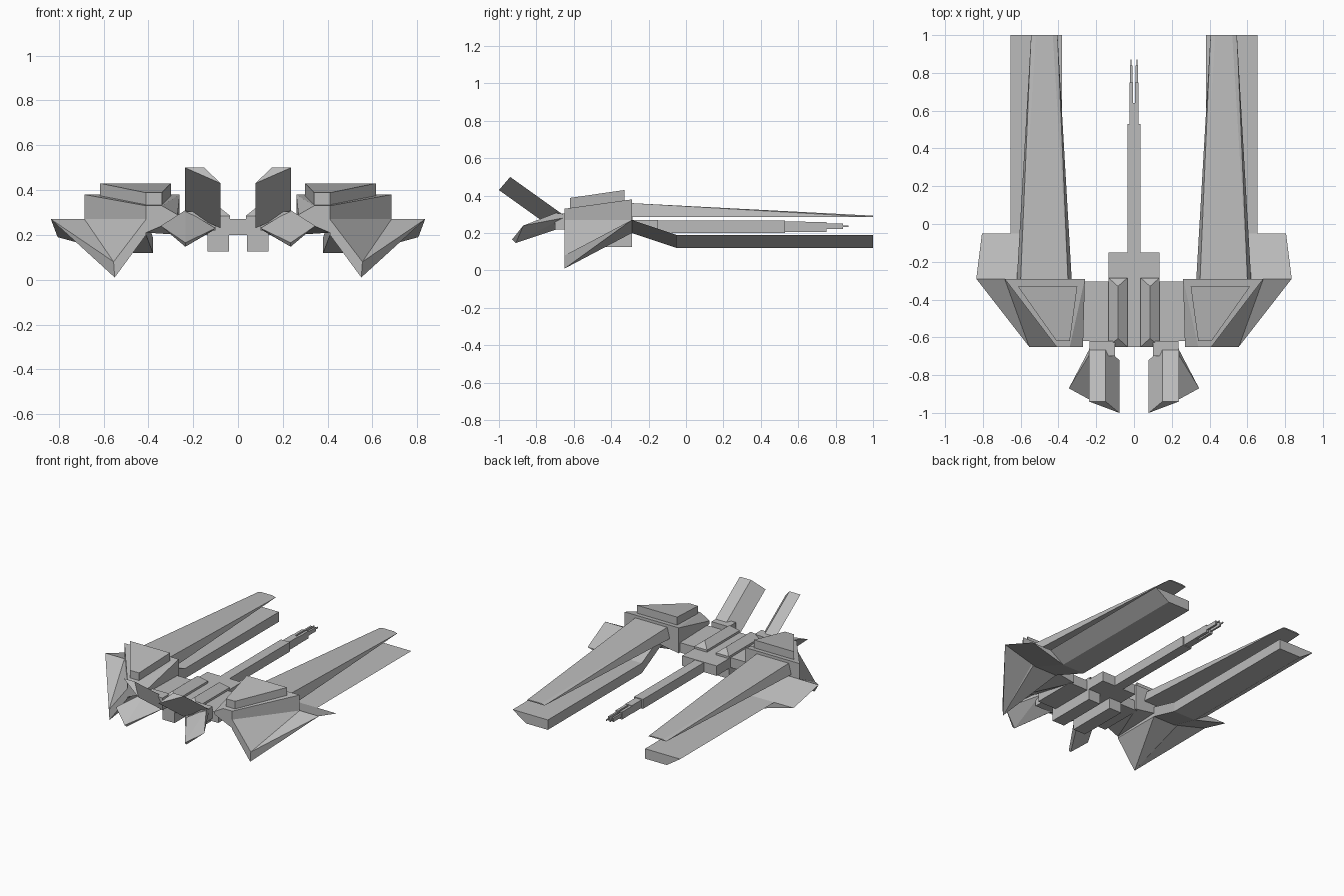
import bpy, bmesh
from math import radians

cube = bpy.data.objects.get("Cube")
if cube:
    bpy.data.objects.remove(cube, do_unlink=True)

grey = bpy.data.materials.new("hull_grey")
grey.use_nodes = True
colour = (0.5, 0.5, 0.5, 1)
grey.diffuse_color = colour
grey.node_tree.nodes["Principled BSDF"].inputs["Base Color"].default_value = colour


def solid(name, points, mirror=True):
    """Faceted convex solid through the points, mirrored across x by default."""
    bm = bmesh.new()
    for p in points:
        bm.verts.new(p)
    res = bmesh.ops.convex_hull(bm, input=bm.verts[:])
    spare = {v for v in res["geom_interior"] + res["geom_unused"]
             if isinstance(v, bmesh.types.BMVert)}
    bmesh.ops.delete(bm, geom=list(spare), context="VERTS")
    bmesh.ops.dissolve_limit(bm, angle_limit=radians(1), verts=bm.verts[:], edges=bm.edges[:])
    bmesh.ops.recalc_face_normals(bm, faces=bm.faces[:])
    mesh = bpy.data.meshes.new(name)
    bm.to_mesh(mesh)
    bm.free()
    mesh.materials.append(grey)
    obj = bpy.data.objects.new(name, mesh)
    bpy.context.collection.objects.link(obj)
    if mirror:
        mod = obj.modifiers.new("mirror", "MIRROR")
        mod.use_mirror_merge = False
    return obj


def box(name, x, y, z, mirror=True):
    return solid(name, [(a, b, c) for a in x for b in y for c in z], mirror)


def loft(name, *sections):
    """Solid through cross-sections, each given as (y, [(x, z), ...])."""
    return solid(name, [(x, y, z) for y, sec in sections for x, z in sec])


# Side pods: upper hull, sloping roof plate and keel with its spike
loft("pod_hull",
     (-0.29, [(0.26, 0.38), (0.685, 0.38), (0.685, 0.27), (0.26, 0.2)]),
     (-0.65, [(0.34, 0.33), (0.41, 0.33), (0.41, 0.27), (0.27, 0.27), (0.27, 0.29), (0.41, 0.21)]))
loft("pod_roof_plate",
     (-0.33, [(0.30, 0.37), (0.615, 0.37), (0.615, 0.43), (0.30, 0.43)]),
     (-0.62, [(0.34, 0.32), (0.41, 0.32), (0.41, 0.388), (0.34, 0.388)]))
loft("pod_keel",
     (-0.29, [(0.685, 0.27), (0.41, 0.27), (0.41, 0.2), (0.6, 0.2)]),
     (-0.65, [(0.41, 0.27), (0.41, 0.2), (0.555, 0.08), (0.55, 0.01)]))

# Swept wing: front half rises from the spike, rear half drops to the blade
wing_root = (-0.29, [(0.835, 0.27), (0.41, 0.27), (0.41, 0.2), (0.58, 0.2)])
wing_end = (-0.05, [(0.805, 0.19), (0.38, 0.19), (0.38, 0.12), (0.55, 0.12)])
loft("wing_front", wing_root, (-0.65, [(0.555, 0.08), (0.55, 0.01)]))
loft("wing_rear", wing_root, wing_end)

# Long rear blades
low = [(0.38, 0.19), (0.655, 0.19), (0.55, 0.12), (0.38, 0.12)]
loft("lower_blade", (-0.05, low), (1.0, low))
loft("upper_blade",
     (-0.29, [(0.33, 0.285), (0.62, 0.285), (0.60, 0.36), (0.35, 0.36)]),
     (1.0, [(0.405, 0.285), (0.545, 0.285), (0.52, 0.293), (0.43, 0.293)]))

# Centre body, cross arms, belly boxes and roof ridges
box("centre_body", (-0.135, 0.135), (-0.65, -0.15), (0.2, 0.27), False)
box("cross_arm", (0.13, 0.28), (-0.62, -0.305), (0.2, 0.27))
box("belly_box", (0.04, 0.135), (-0.65, -0.29), (0.125, 0.205))
edges = [(x, y, z) for x in (0.035, 0.135) for y in (-0.65, -0.285) for z in (0.26, 0.285)]
solid("roof_ridge", edges + [(0.085, -0.605, 0.325), (0.085, -0.33, 0.325)])

# Tail boom and twin barrels
box("tail_boom", (-0.035, 0.035), (-0.15, 0.53), (0.2, 0.267), False)
box("barrel_base", (-0.025, 0.025), (0.53, 0.64), (0.205, 0.262), False)
box("barrel_sleeve", (0.006, 0.025), (0.64, 0.75), (0.206, 0.258))
box("barrel", (0.009, 0.022), (0.75, 0.84), (0.222, 0.25))
box("barrel_tip", (0.012, 0.018), (0.84, 0.87), (0.232, 0.24))

# Front fins: mount, raised triangular bar and drooping plate
box("fin_mount", (0.1, 0.235), (-0.7, -0.62), (0.22, 0.305))
bar_end = [(0.237, -0.94, 0.5), (0.15, -0.94, 0.5), (0.078, -1.0, 0.43)]
solid("raised_fin", bar_end + [(x, y + 0.28, z - 0.2) for x, y, z in bar_end])
solid("drooping_fin",
      [(0.345, -0.87, 0.24), (0.235, -0.93, 0.165), (0.235, -0.91, 0.147),
       (0.235, -0.69, 0.31), (0.1, -0.72, 0.23), (0.11, -0.69, 0.22), (0.235, -0.66, 0.28)])
